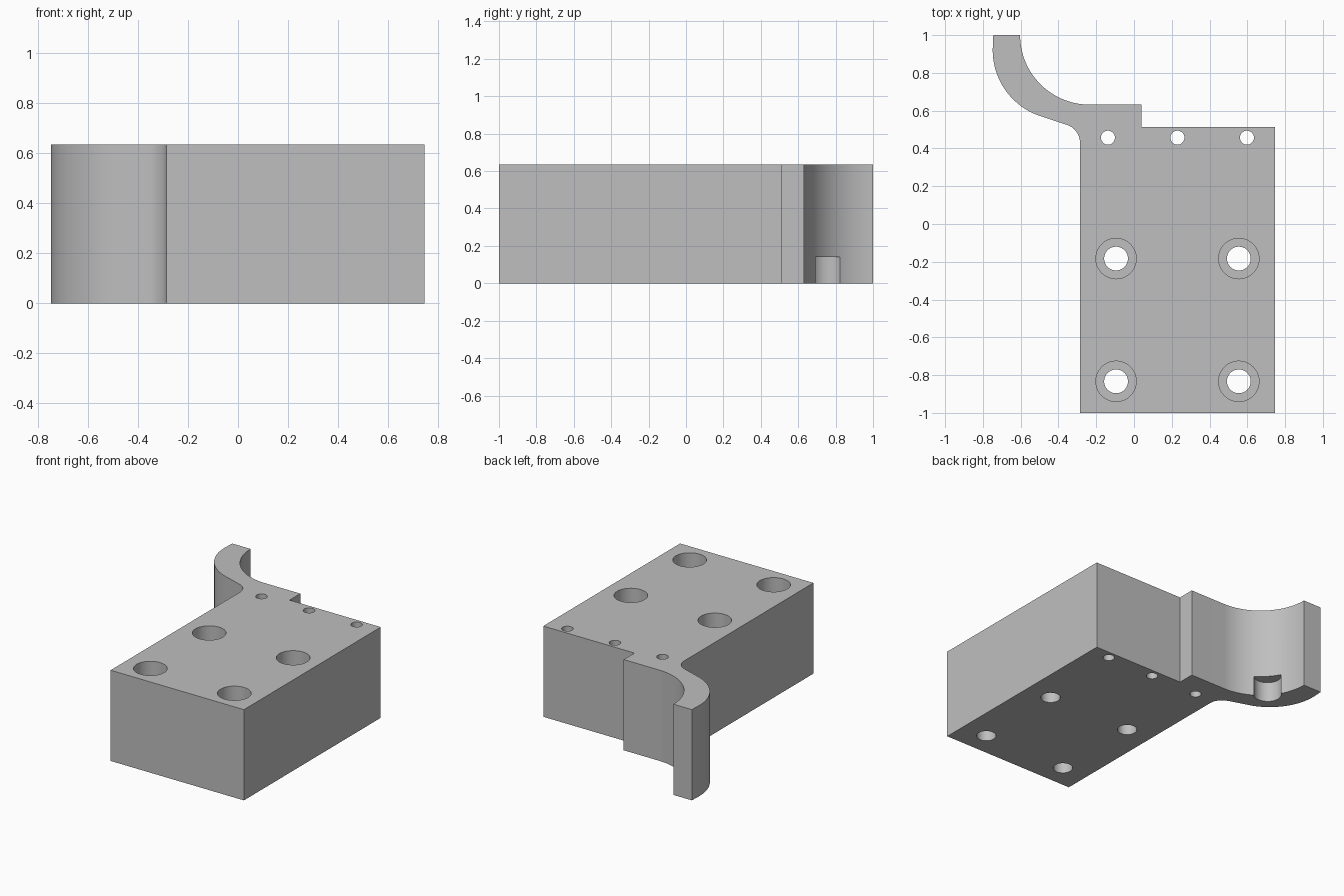
import bpy
import bmesh
from math import radians, sin, cos

default = bpy.data.objects.get("Cube")
if default:
    bpy.data.objects.remove(default, do_unlink=True)

HEIGHT = 0.635

grey = bpy.data.materials.new("plain grey")
grey.use_nodes = True
colour = (0.52, 0.52, 0.52, 1)
grey.diffuse_color = colour
grey.node_tree.nodes["Principled BSDF"].inputs["Base Color"].default_value = colour


def arc(cx, cy, r, start, end, steps):
    """Points along an arc, angles in degrees."""
    angles = [radians(start + (end - start) * i / steps) for i in range(steps + 1)]
    return [(cx + r * cos(a), cy + r * sin(a)) for a in angles]


def extrude_profile(name, points, height):
    bm = bmesh.new()
    face = bm.faces.new([bm.verts.new((x, y, 0)) for x, y in points])
    top = bmesh.ops.extrude_face_region(bm, geom=[face])["geom"]
    verts = [v for v in top if isinstance(v, bmesh.types.BMVert)]
    bmesh.ops.translate(bm, verts=verts, vec=(0, 0, height))
    bmesh.ops.recalc_face_normals(bm, faces=bm.faces)
    mesh = bpy.data.meshes.new(name)
    bm.to_mesh(mesh)
    bm.free()
    obj = bpy.data.objects.new(name, mesh)
    mesh.materials.append(grey)
    bpy.context.collection.objects.link(obj)
    return obj


def drill(obj, x, y, radius, bottom, top):
    """Cut a round vertical hole and discard the cutter."""
    bpy.ops.mesh.primitive_cylinder_add(vertices=48, radius=radius, depth=top - bottom,
                                        location=(x, y, (top + bottom) / 2))
    cutter = bpy.context.object
    cutter.name = "hole_cutter"
    cutter.hide_render = True
    cutter.data.materials.append(grey)
    mod = obj.modifiers.new("hole", 'BOOLEAN')
    mod.operation = 'DIFFERENCE'
    mod.solver = 'EXACT'
    mod.object = cutter
    bpy.context.view_layer.objects.active = obj
    bpy.ops.object.modifier_apply(modifier=mod.name)
    bpy.data.objects.remove(cutter, do_unlink=True)


# Block outline with stepped back edge and curved arm
outline = [(-0.286, -1), (0.746, -1), (0.746, 0.513), (0.04, 0.513), (0.04, 0.632)]
outline += arc(-0.235, 1.0, 0.368, 270, 180, 32)      # inner curve of the arm
outline += [(-0.745, 1.0)]
outline += arc(-0.381, 0.92, 0.367, 176, 251.7, 28)   # outer curve of the arm
outline += arc(-0.386, 0.43, 0.1, 73, 0, 14)          # fillet into the block
block = extrude_profile("mounting_block", outline, HEIGHT)

# Small through holes along the back edge
for x in (-0.138, 0.23, 0.598):
    drill(block, x, 0.457, 0.037, -0.1, HEIGHT + 0.1)

# Counterbored bolt holes
for x in (-0.095, 0.555):
    for y in (-0.183, -0.833):
        drill(block, x, y, 0.063, -0.1, HEIGHT + 0.1)
        drill(block, x, y, 0.107, 0.32, HEIGHT + 0.1)

# Round recess under the arm, opening onto its inner curve
drill(block, -0.5, 0.755, 0.09, -0.1, 0.14)

bpy.ops.object.select_all(action='DESELECT')
block.select_set(True)
bpy.context.view_layer.objects.active = block
bpy.ops.object.shade_smooth_by_angle(angle=radians(30))
